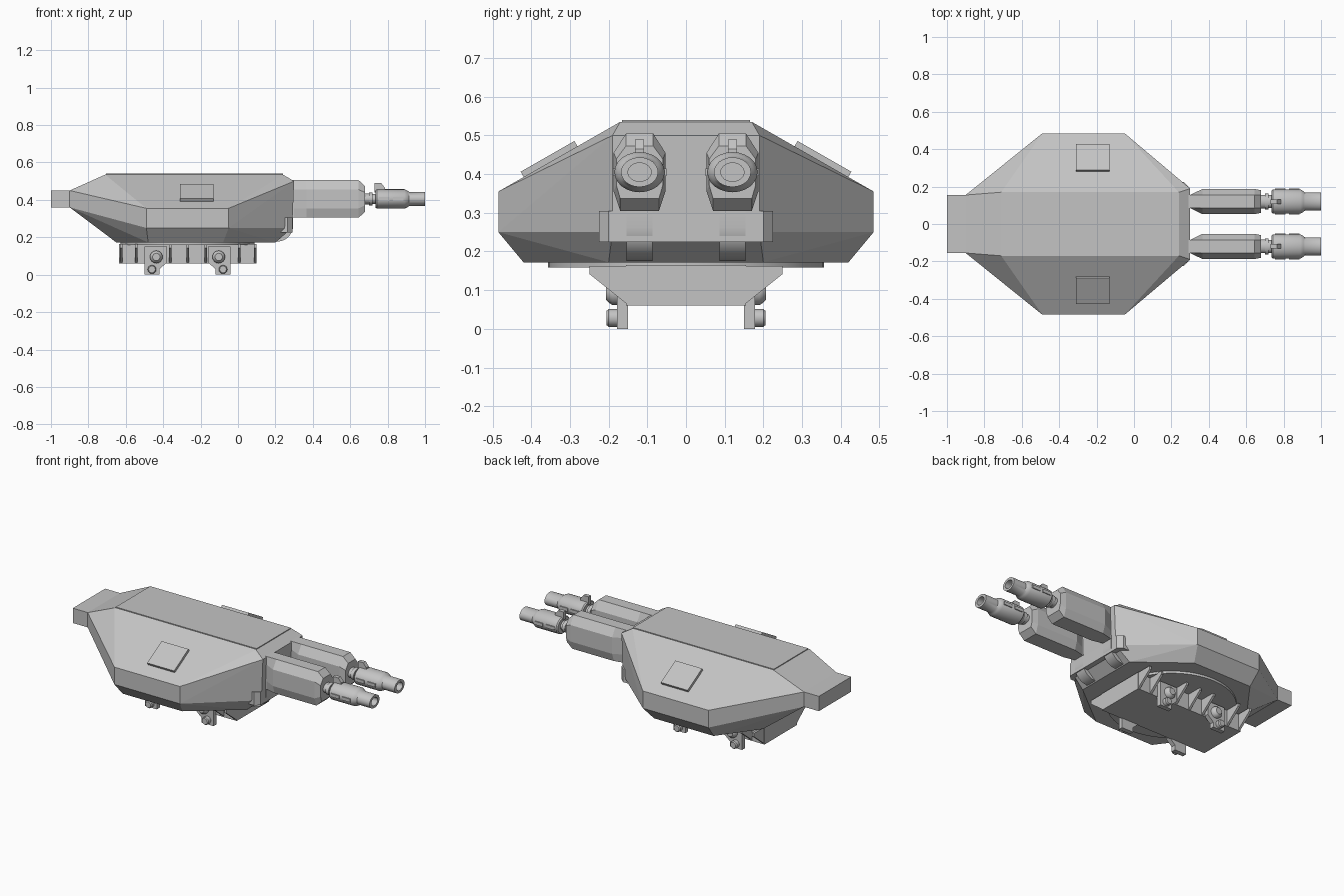
import bpy, bmesh, math
from mathutils import Matrix, Vector

cube = bpy.data.objects.get("Cube")
if cube:
    bpy.data.objects.remove(cube, do_unlink=True)

grey = bpy.data.materials.new("plain_grey")
grey.use_nodes = True
GREY = (0.55, 0.55, 0.55, 1)
grey.diffuse_color = GREY
grey.node_tree.nodes["Principled BSDF"].inputs["Base Color"].default_value = GREY


def finish(name, bm, smooth=False):
    bmesh.ops.recalc_face_normals(bm, faces=bm.faces)
    mesh = bpy.data.meshes.new(name)
    bm.to_mesh(mesh)
    bm.free()
    mesh.materials.append(grey)
    ob = bpy.data.objects.new(name, mesh)
    bpy.context.collection.objects.link(ob)
    if smooth:
        bpy.ops.object.select_all(action='DESELECT')
        ob.select_set(True)
        bpy.context.view_layer.objects.active = ob
        bpy.ops.object.shade_smooth_by_angle(angle=math.radians(35))
    return ob


def box(name, x0, x1, y0, y1, z0, z1):
    bm = bmesh.new()
    bmesh.ops.create_cube(bm, size=1)
    for v in bm.verts:
        v.co = ((x0 + x1) / 2 + v.co.x * (x1 - x0),
                (y0 + y1) / 2 + v.co.y * (y1 - y0),
                (z0 + z1) / 2 + v.co.z * (z1 - z0))
    return finish(name, bm)


def hull_of(name, half):
    """Convex solid from points mirrored across the long axis."""
    bm = bmesh.new()
    for x, y, z in half:
        bm.verts.new((x, y, z))
        bm.verts.new((x, -y, z))
    bmesh.ops.convex_hull(bm, input=bm.verts)
    bmesh.ops.dissolve_limit(bm, angle_limit=0.02, verts=bm.verts, edges=bm.edges)
    return finish(name, bm)


def loft(name, rings, smooth=False, closed=False):
    """Skin a list of equal-sized point rings; closed joins last to first."""
    bm = bmesh.new()
    loops = [[bm.verts.new(p) for p in ring] for ring in rings]
    n = len(loops[0])
    pairs = list(zip(loops, loops[1:]))
    if closed:
        pairs.append((loops[-1], loops[0]))
    for a, b in pairs:
        for i in range(n):
            j = (i + 1) % n
            bm.faces.new((a[i], a[j], b[j], b[i]))
    if not closed:
        bm.faces.new(loops[0])
        bm.faces.new(loops[-1])
    return finish(name, bm, smooth)


def prism_x(name, x0, x1, yz):
    return loft(name, [[(x, y, z) for y, z in yz] for x in (x0, x1)])


def prism_y(name, y0, y1, xz, smooth=False):
    return loft(name, [[(x, y, z) for x, z in xz] for y in (y0, y1)], smooth)


def circle(r, n=24):
    return [(r * math.cos(2 * math.pi * i / n), r * math.sin(2 * math.pi * i / n))
            for i in range(n)]


# Armoured body with a sloped roof and belt
hull_of("turret_body", [
    (-0.9, 0.155, 0.36), (-0.9, 0.155, 0.45), (-0.71, 0.17, 0.535), (0.24, 0.17, 0.535),
    (0.3, 0.16, 0.5), (0.3, 0.19, 0.5), (-0.49, 0.485, 0.355), (-0.05, 0.485, 0.355),
    (-0.49, 0.485, 0.25), (-0.05, 0.485, 0.25), (0.29, 0.19, 0.25),
    (-0.65, 0.19, 0.172), (-0.48, 0.42, 0.172), (-0.08, 0.42, 0.172), (0.2, 0.2, 0.172)])
box("rear_counterweight", -1, -0.88, -0.155, 0.155, 0.36, 0.45)
box("roof_plate", -0.705, 0.24, -0.165, 0.165, 0.53, 0.54)

# Raised hatches lying on the roof slopes
for side, word in ((1, "left"), (-1, "right")):
    hatch = box(word + "_hatch", -0.09, 0.09, -0.08, 0.08, -0.02, 0.016)
    tilt = Matrix.Rotation(-side * math.atan2(0.18, 0.315), 4, 'X')
    hatch.data.transform(Matrix.Translation((-0.22, side * 0.35, 0.432)) @ tilt)

# Chin block and the two rounded straps beneath the guns
hull_of("chin_block", [
    (0.2, 0.225, 0.305), (0.265, 0.225, 0.305), (0.292, 0.2, 0.305),
    (0.2, 0.225, 0.225), (0.265, 0.225, 0.225), (0.292, 0.2, 0.225)])
corner = [(0.21 + 0.085 * math.sin(math.radians(a)), 0.262 - 0.085 * math.cos(math.radians(a)))
          for a in range(0, 91, 15)]
strap = [(0.11, 0.305), (0.11, 0.177)] + corner + [(0.295, 0.305)]

# Twin guns: faceted housings, barrels, sleeves and sights
GUN_Z = 0.405
section = [(0.035, 0.505), (0.067, 0.455), (0.067, 0.355), (0.05, 0.305)]
section += [(-y, z) for y, z in reversed(section)]
# x, half-width limit, height scale
stations = [(0.24, 0.033, 1), (0.3, 0.035, 1), (0.365, 0.067, 1), (0.645, 0.067, 1), (0.68, 0.06, 0.68)]
# x, radius along the barrel, returning through the bore
barrel = [(0.66, 0.036), (0.7, 0.036), (0.7, 0.043), (0.72, 0.043), (0.72, 0.034), (0.735, 0.034),
          (0.735, 0.058), (0.742, 0.065), (0.89, 0.065), (0.905, 0.056), (0.915, 0.048),
          (1.0, 0.048), (1.0, 0.03), (0.93, 0.03)]
for side, word in ((1, "left"), (-1, "right")):
    gy = side * 0.12
    prism_y(word + "_chin_strap", gy - 0.034, gy + 0.034, strap, True)
    loft(word + "_gun_housing", [
        [(x, gy + max(-w, min(w, y)), GUN_Z + (z - GUN_Z) * s) for y, z in section]
        for x, w, s in stations])
    loft(word + "_gun_barrel", [
        [(x, gy + a, GUN_Z + 0.8 * b) for a, b in circle(r)] for x, r in barrel], True)
    prism_y(word + "_gun_sight", gy - 0.012, gy + 0.012,
            [(0.73, 0.44), (0.73, 0.49), (0.765, 0.49), (0.785, 0.465), (0.785, 0.44)])
    # raised slot covers on both flanks of the sleeve
    for k, x in enumerate((0.755, 0.83)):
        box(f"{word}_sleeve_slot_{k}", x, x + 0.055, gy - 0.069, gy + 0.069,
            GUN_Z - 0.01, GUN_Z + 0.01)

# Mounting ring under the body
MID = -0.27
loft("turret_ring", [[(MID + a, b, z) for a, b in circle(0.357, 48)] for z in (0.158, 0.18)], True)

# Base: core with sloped gusset blocks
box("base_core", -0.635, 0.1, -0.155, 0.155, 0.06, 0.165)
profile = [(0.25, 0.163), (0.25, 0.142), (0.15, 0.062)]
profile += [(-y, z) for y, z in reversed(profile)]
for k, x in enumerate((-0.632, -0.55, -0.37, -0.276, -0.18, 0.0, 0.085)):
    prism_x(f"base_gusset_{k}", x, x + 0.014, profile)

# Clamp legs with bolts, repeated on each side and end
leg = [(-0.23, 0.0), (-0.15, 0.0), (-0.15, 0.03), (-0.11, 0.065), (-0.11, 0.15),
       (-0.23, 0.15)]
for side, sw in ((1, "left"), (-1, "right")):
    for end, ew in ((1, "rear"), (-1, "front")):
        name = f"{sw}_{ew}_"
        prism_y(name + "leg", side * 0.15, side * 0.178, [(MID + end * x, z) for x, z in leg])
        for part, x, z, steps in (
                ("upper_bolt", -0.167, 0.095, ((0.15, 0.034), (0.19, 0.034), (0.2, 0.027), (0.207, 0.02))),
                ("lower_bolt", -0.19, 0.028, ((0.15, 0.023), (0.2, 0.023), (0.206, 0.018)))):
            loft(name + part, [[(MID + end * x + a, side * y, z + b) for a, b in circle(r, 16)]
                               for y, r in steps], True)
